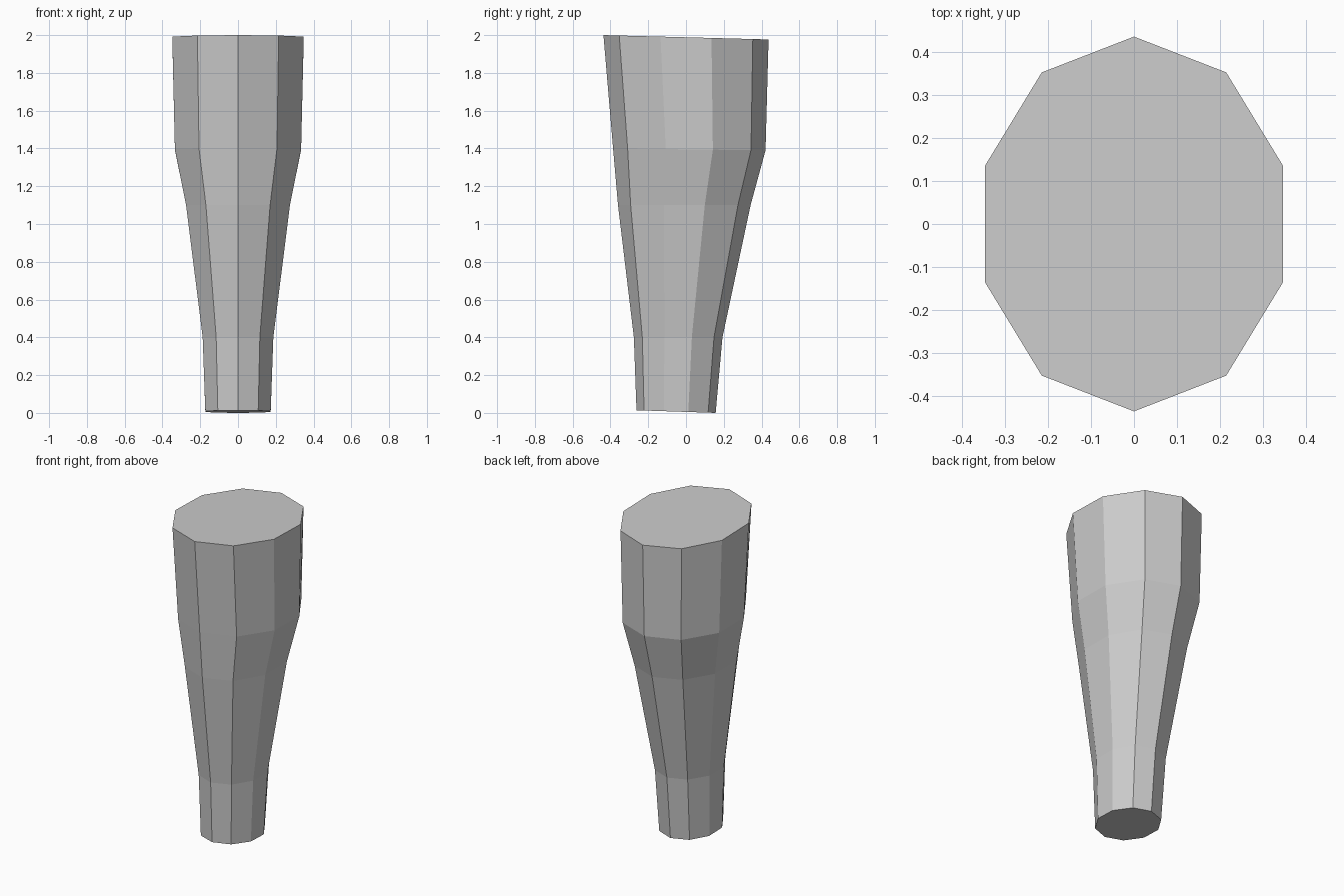
import bpy, bmesh, math

if "Cube" in bpy.data.objects:
    bpy.data.objects.remove(bpy.data.objects["Cube"])

SIDES = 10
# Rings: half width in x, front y, back y, front z, back z
RINGS = [
    (0.173, -0.262, 0.157, 0.014, 0.0),
    (0.187, -0.276, 0.193, 0.40, 0.40),
    (0.275, -0.360, 0.342, 1.10, 1.10),
    (0.334, -0.386, 0.421, 1.40, 1.39),
    (0.348, -0.437, 0.437, 2.00, 1.977),
]


def add_ring(bm, half_x, y0, y1, z0, z1):
    """Ten-sided oval with one corner at the front and one at the back."""
    rx = half_x / math.cos(math.pi / SIDES)
    ring = []
    for i in range(SIDES):
        a = -math.pi / 2 + 2 * math.pi * i / SIDES
        t = (math.sin(a) + 1) / 2
        ring.append(bm.verts.new((rx * math.cos(a), y0 + (y1 - y0) * t, z0 + (z1 - z0) * t)))
    return ring


# Tapered limb: lofted rings with capped ends
bm = bmesh.new()
loops = [add_ring(bm, *r) for r in RINGS]
for low, high in zip(loops, loops[1:]):
    for i in range(SIDES):
        j = (i + 1) % SIDES
        bm.faces.new((low[i], low[j], high[j], high[i]))
bm.faces.new(loops[0][::-1])
bm.faces.new(loops[-1])
bmesh.ops.recalc_face_normals(bm, faces=bm.faces)
mesh = bpy.data.meshes.new("lower_leg")
bm.to_mesh(mesh)
bm.free()
bpy.context.collection.objects.link(bpy.data.objects.new("lower_leg", mesh))
